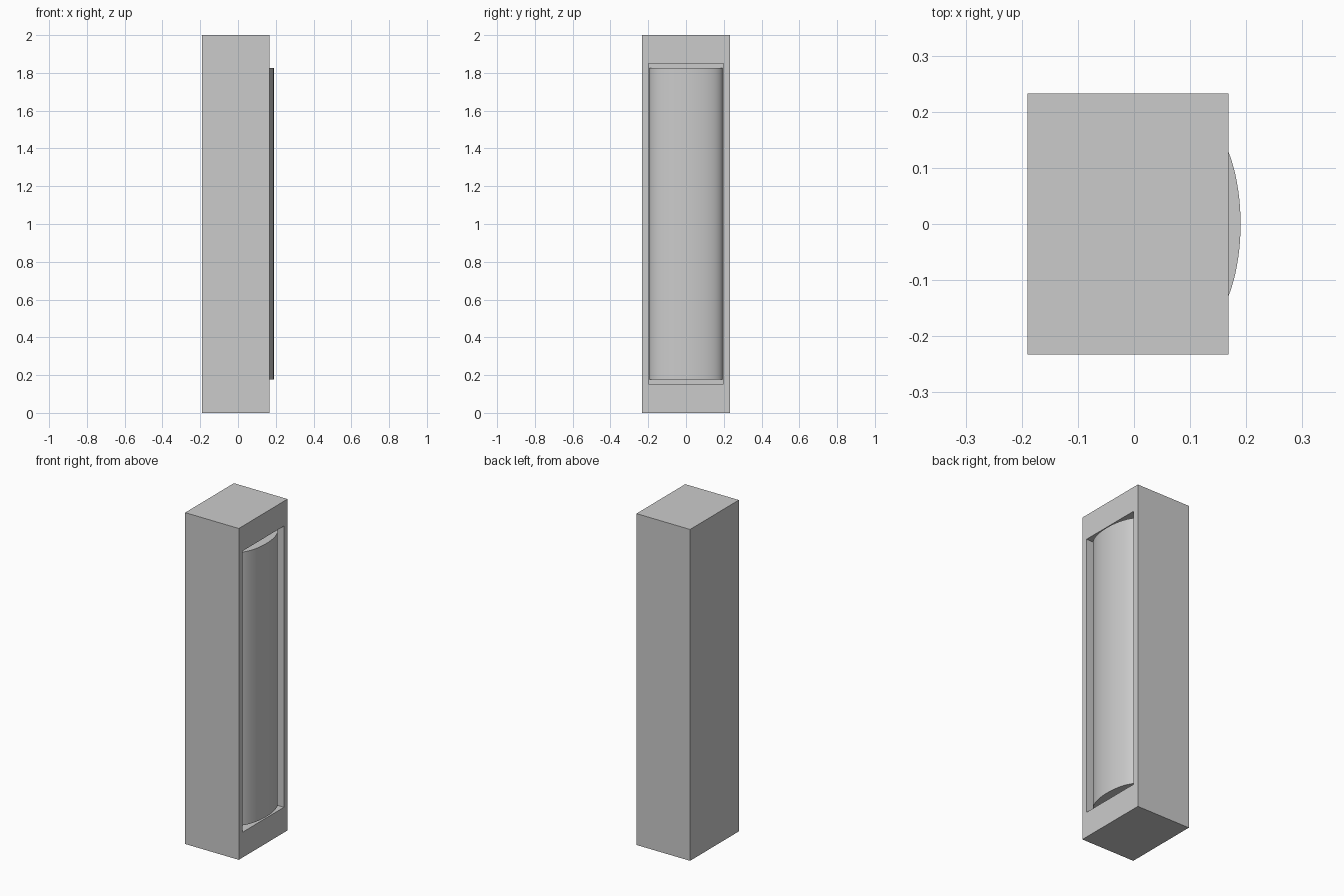
import bpy, bmesh, math

if "Cube" in bpy.data.objects:
    bpy.data.objects.remove(bpy.data.objects["Cube"])

BACK, FACE, PEAK = -0.19, 0.168, 0.19   # x of back, front plane and bulge peak
HALF_W, HEIGHT = 0.2325, 2.0
FLOOR = 0.1                             # x of recess floor


def finish(bm, name):
    bmesh.ops.recalc_face_normals(bm, faces=bm.faces)
    mesh = bpy.data.meshes.new(name)
    bm.to_mesh(mesh)
    bm.free()
    obj = bpy.data.objects.new(name, mesh)
    bpy.context.collection.objects.link(obj)
    return obj


# Cabinet: box with a rectangular recess in its +x face
bm = bmesh.new()
bmesh.ops.create_cube(bm, size=1)
for v in bm.verts:
    v.co = (FACE if v.co.x > 0 else BACK,
            math.copysign(HALF_W, v.co.y),
            HEIGHT if v.co.z > 0 else 0)
bm.normal_update()
side = max(bm.faces, key=lambda f: f.normal.x)
bmesh.ops.inset_individual(bm, faces=[side], thickness=0.03)
for v in side.verts:
    v.co.y = math.copysign(0.198, v.co.y)
    v.co.z = 1.85 if v.co.z > 1 else 0.153
ext = bmesh.ops.extrude_discrete_faces(bm, faces=[side])
for v in ext["faces"][0].verts:
    v.co.x = FLOOR
finish(bm, "cabinet")

# Curved panel: half-elliptical section standing in the recess
bm = bmesh.new()
cx, steps = 0.104, 40
section = [(FLOOR, -0.194)]
for i in range(steps + 1):
    a = math.pi * (i / steps - 0.5)
    section.append((cx + (PEAK - cx) * math.cos(a), 0.194 * math.sin(a)))
section.append((FLOOR, 0.194))
base = bm.faces.new([bm.verts.new((x, y, 0.178)) for x, y in section])
ext = bmesh.ops.extrude_face_region(bm, geom=[base], use_keep_orig=True)
for g in ext["geom"]:
    if isinstance(g, bmesh.types.BMVert):
        g.co.z = 1.827
panel = finish(bm, "curved_panel")
bpy.context.view_layer.objects.active = panel
panel.select_set(True)
bpy.ops.object.shade_smooth_by_angle(angle=math.radians(30))
